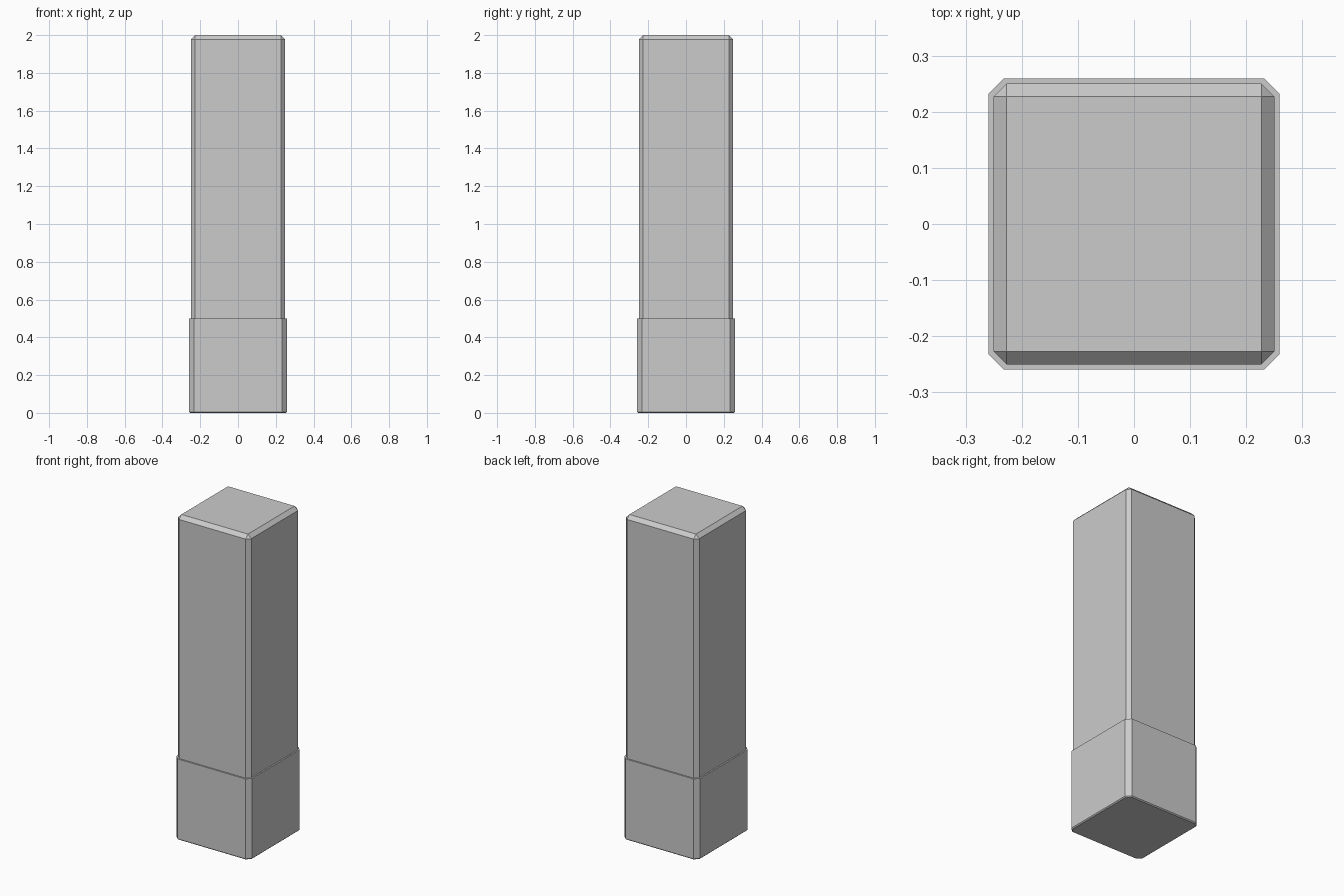
import bpy, bmesh

if "Cube" in bpy.data.objects:
    bpy.data.objects.remove(bpy.data.objects["Cube"])


def make_object(name, bm):
    bmesh.ops.recalc_face_normals(bm, faces=bm.faces)
    mesh = bpy.data.meshes.new(name)
    bm.to_mesh(mesh)
    bm.free()
    obj = bpy.data.objects.new(name, mesh)
    bpy.context.collection.objects.link(obj)
    return obj


def box(half, z0, z1):
    bm = bmesh.new()
    bmesh.ops.create_cube(bm, size=1)
    for v in bm.verts:
        v.co = (v.co.x * 2 * half, v.co.y * 2 * half, z0 + (v.co.z + 0.5) * (z1 - z0))
    return bm


def chamfer(bm, edges, width):
    bmesh.ops.bevel(bm, geom=edges, offset=width, offset_type='OFFSET',
                    segments=1, profile=0.5, affect='EDGES')


# Tall post with every edge chamfered
bm = box(0.25, 0.01, 2.0)
chamfer(bm, bm.edges[:], 0.0225)
make_object("post", bm)

# Slightly wider sleeve around the foot: chamfered corners, thin bottom chamfer
bm = box(0.259, 0.0, 0.5)
upright = [e for e in bm.edges if abs(e.verts[0].co.z - e.verts[1].co.z) > 0.1]
chamfer(bm, upright, 0.027)
bottom = [e for e in bm.edges if all(v.co.z < 0.001 for v in e.verts)]
chamfer(bm, bottom, 0.006)
make_object("base_sleeve", bm)
